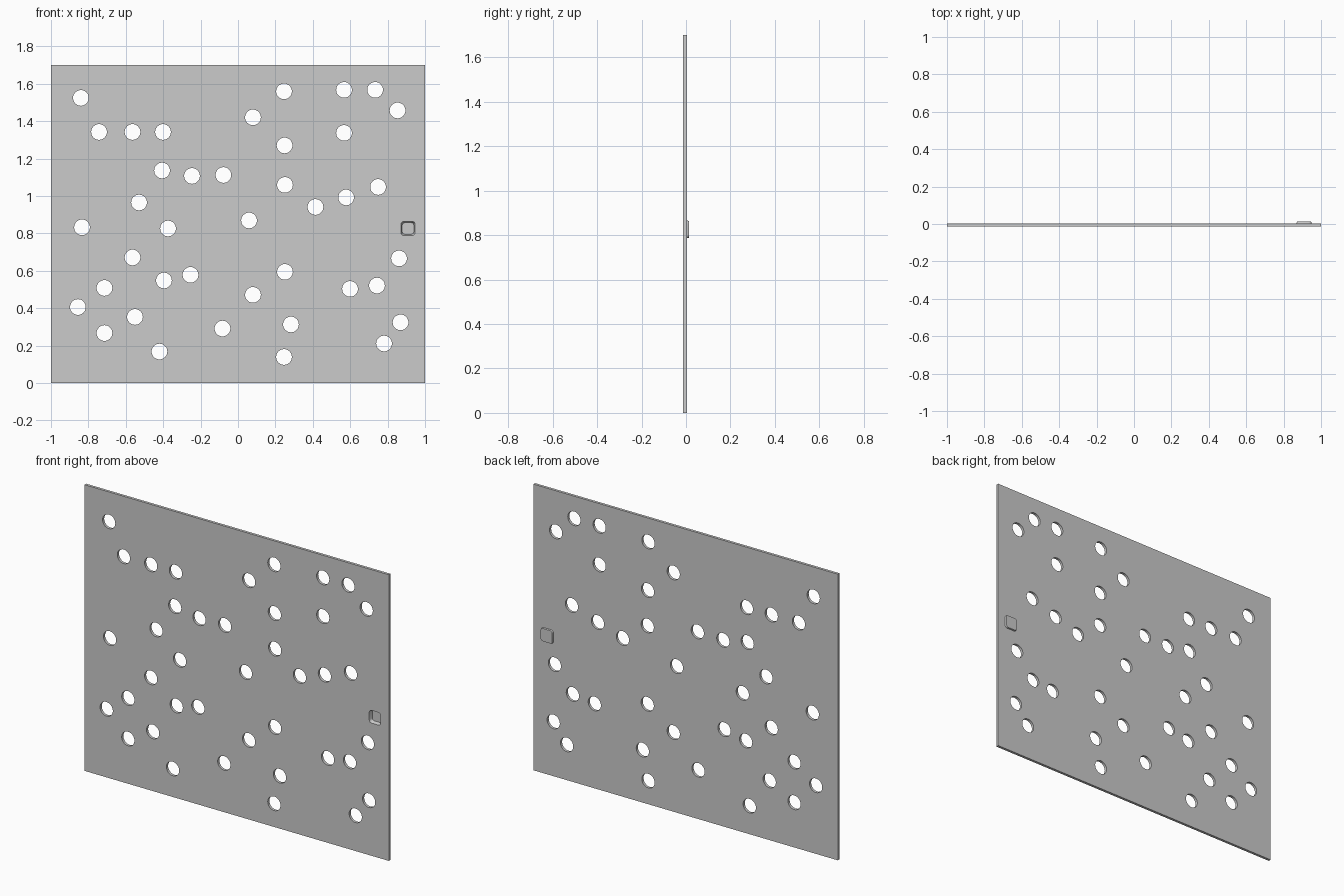
import bpy, bmesh
from math import sin, cos, pi, radians

if "Cube" in bpy.data.objects:
    bpy.data.objects.remove(bpy.data.objects["Cube"])

W, H = 2.0, 1.7
FRONT, BACK, BOSS = -0.0125, 0.0035, 0.0125
HOLE_R = 0.042
PX, PZ, PH = 0.909, 0.826, 0.0375      # pocket centre and half size

HOLES = [
    (-.84, 1.524), (-.743, 1.342), (-.564, 1.342), (-.401, 1.342),
    (-.406, 1.136), (-.246, 1.107), (-.078, 1.112), (-.529, .965),
    (-.834, .832), (-.374, .826), (-.564, .671), (-.396, .548),
    (-.254, .578), (-.714, .508), (-.856, .406), (-.714, .267),
    (-.551, .353), (-.42, .168), (-.083, .291), (.08, .471),
    (.251, .594), (.283, .313), (.246, .139), (.059, .869),
    (.251, 1.059), (.249, 1.27), (.08, 1.42), (.246, 1.559),
    (.567, 1.567), (.733, 1.567), (.853, 1.457), (.567, 1.337),
    (.749, 1.048), (.578, .992), (.414, .941), (.861, .666),
    (.743, .521), (.599, .503), (.869, .324), (.781, .211),
]


def circle(cx, cz, r, n=32):
    return [(cx + r * cos(2 * pi * i / n), cz + r * sin(2 * pi * i / n)) for i in range(n)]


def rounded_square(cx, cz, h, r=0.014, n=6):
    pts = []
    for q, (sx, sz) in enumerate([(1, 1), (-1, 1), (-1, -1), (1, -1)]):
        for i in range(n + 1):
            a = pi / 2 * (q + i / n)
            pts.append((cx + sx * (h - r) + r * cos(a), cz + sz * (h - r) + r * sin(a)))
    return pts


def finish(obj):
    bpy.ops.object.select_all(action='DESELECT')
    obj.select_set(True)
    bpy.context.view_layer.objects.active = obj
    if obj.type == 'CURVE':
        bpy.ops.object.convert(target='MESH')
        obj = bpy.context.object
        bpy.ops.object.transform_apply(location=True, rotation=True, scale=True)
    bm = bmesh.new()
    bm.from_mesh(obj.data)
    bmesh.ops.remove_doubles(bm, verts=bm.verts, dist=1e-5)
    bmesh.ops.recalc_face_normals(bm, faces=bm.faces)
    bm.to_mesh(obj.data)
    bm.free()
    bpy.ops.object.shade_smooth_by_angle(angle=radians(30))


# Perforated plate: filled outline with holes, extruded
cu = bpy.data.curves.new("perforated_plate", 'CURVE')
cu.dimensions = '2D'
cu.fill_mode = 'BOTH'
cu.extrude = (BACK - FRONT) / 2
outline = [(-W / 2, 0), (W / 2, 0), (W / 2, H), (-W / 2, H)]
loops = [outline] + [circle(x, z, HOLE_R) for x, z in HOLES] + [rounded_square(PX, PZ, PH)]
for pts in loops:
    s = cu.splines.new('POLY')
    s.points.add(len(pts) - 1)
    for p, (x, z) in zip(s.points, pts):
        p.co = (x, z, 0, 1)
    s.use_cyclic_u = True
plate = bpy.data.objects.new("perforated_plate", cu)
bpy.context.collection.objects.link(plate)
plate.rotation_euler = (pi / 2, 0, 0)
plate.location.y = (FRONT + BACK) / 2
finish(plate)

# Finger pocket: recessed cup in front, raised boss behind
bm = bmesh.new()
sections = [(0.031, 0.008), (PH, FRONT), (PH, BACK), (0.040, BACK), (0.038, BOSS)]
rings = [[bm.verts.new((x, y, z)) for x, z in rounded_square(PX, PZ, h)] for h, y in sections]
for a, b in zip(rings, rings[1:]):
    for i in range(len(a)):
        j = (i + 1) % len(a)
        bm.faces.new((a[i], a[j], b[j], b[i]))
bm.faces.new(rings[0])
bm.faces.new(rings[-1])
me = bpy.data.meshes.new("finger_pocket")
bm.to_mesh(me)
bm.free()
pocket = bpy.data.objects.new("finger_pocket", me)
bpy.context.collection.objects.link(pocket)
finish(pocket)
